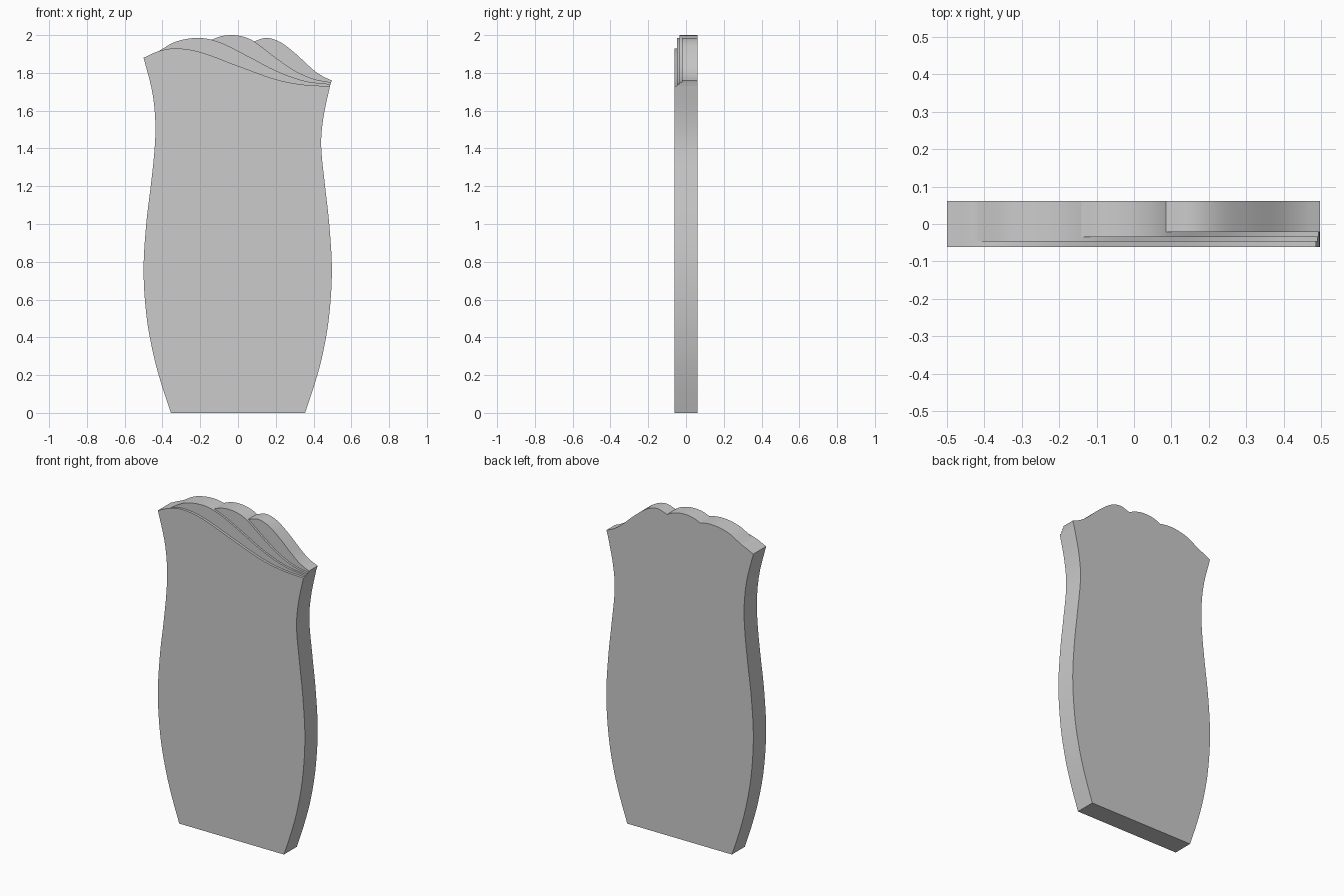
import bpy, bmesh

if "Cube" in bpy.data.objects:
    bpy.data.objects.remove(bpy.data.objects["Cube"])

BACK = 0.062
FRONTS = [-0.062, -0.047, -0.035, -0.022]   # front plane of each layer

# Side profiles as (z, x)
LEFT = [(0, -.355), (.15, -.405), (.3, -.446), (.5, -.483), (.75, -.5), (1.0, -.486),
        (1.2, -.462), (1.38, -.443), (1.53, -.437), (1.7, -.454), (1.88, -.5)]
RIGHT = [(0, .355), (.15, .405), (.3, .446), (.5, .481), (.75, .497), (1.0, .483),
         (1.2, .461), (1.42, .44), (1.57, .453), (1.73, .487)]

# Top wave of each layer as (x, z), front to back
WAVES = [
    [(-.5, 1.88), (-.42, 1.915), (-.33, 1.93), (-.2, 1.91), (0, 1.837), (.2, 1.766), (.35, 1.737), (.487, 1.73)],
    [(-.42, 1.915), (-.33, 1.965), (-.21, 1.985), (-.1, 1.963), (.05, 1.89), (.2, 1.812), (.35, 1.758), (.49, 1.74)],
    [(-.14, 1.975), (-.09, 1.994), (-.03, 2.0), (.03, 1.991), (.085, 1.967), (.2, 1.88), (.3, 1.812), (.4, 1.768), (.493, 1.75)],
    [(.085, 1.967), (.15, 1.985), (.22, 1.965), (.3, 1.906), (.4, 1.815), (.45, 1.781), (.497, 1.76)],
]


def spline(pts, t):
    """Smooth cubic through the points, evaluated at t."""
    n = len(pts)

    def slope(i):
        a, b = pts[max(i - 1, 0)], pts[min(i + 1, n - 1)]
        return (b[1] - a[1]) / (b[0] - a[0])
    i = 0
    while i < n - 2 and t > pts[i + 1][0]:
        i += 1
    (t0, v0), (t1, v1) = pts[i], pts[i + 1]
    h = t1 - t0
    s = (t - t0) / h
    return ((2*s**3 - 3*s*s + 1) * v0 + (s**3 - 2*s*s + s) * h * slope(i)
            + (3*s*s - 2*s**3) * v1 + (s**3 - s*s) * h * slope(i + 1))


def side(pts, n=36):
    top = pts[-1][0]
    return [(spline(pts, top * i / n), top * i / n) for i in range(n + 1)]


left, right = side(LEFT), side(RIGHT)

# Stacked crest lines: each layer never drops below the one in front
xs = sorted([-.5 + .98 * i / 70 for i in range(71)] + [-.42 + 1e-6, -.14, .085])
crests = []
for wave in WAVES:
    line = []
    for i, x in enumerate(xs):
        low = crests[-1][i][1] if crests else 0
        z = spline(wave, x) if x >= wave[0][0] else low
        line.append((x, max(z, low)))
    crests.append(line + [wave[-1]])

bm = bmesh.new()


def face(points):
    bm.faces.new([bm.verts.new(p) for p in points])


def wall(line, y0, y1):
    for (xa, za), (xb, zb) in zip(line, line[1:]):
        face([(xa, y0, za), (xb, y0, zb), (xb, y1, zb), (xa, y1, za)])


# Main front, back and base
front = right + crests[0][::-1][1:] + left[::-1][1:]
ends = [c[-1] for c in crests]
back = right + ends[1:] + crests[3][::-1][1:] + left[::-1][1:]
face([(x, FRONTS[0], z) for x, z in front])
face([(x, BACK, z) for x, z in back][::-1])
wall([left[0], right[0]], FRONTS[0], BACK)

# Curved sides
wall(left, FRONTS[0], BACK)
wall(right, FRONTS[0], BACK)

# Stepped wave layers
for k, crest in enumerate(crests):
    wall(crest, FRONTS[k], FRONTS[k + 1] if k < 3 else BACK)
    if k:
        prev = crests[k - 1]
        wall([prev[-1], crest[-1]], FRONTS[k], BACK)
        for a, b, c, d in zip(prev, prev[1:], crest[1:], crest):
            face([(x, FRONTS[k], z) for x, z in (a, b, c, d)])

bmesh.ops.remove_doubles(bm, verts=bm.verts, dist=0.0003)
bmesh.ops.recalc_face_normals(bm, faces=bm.faces)
mesh = bpy.data.meshes.new("layered_headstone")
bm.to_mesh(mesh)
bm.free()
stone = bpy.data.objects.new("layered_headstone", mesh)
bpy.context.collection.objects.link(stone)
bpy.context.view_layer.objects.active = stone
stone.select_set(True)
bpy.ops.object.shade_smooth_by_angle(angle=0.5)
